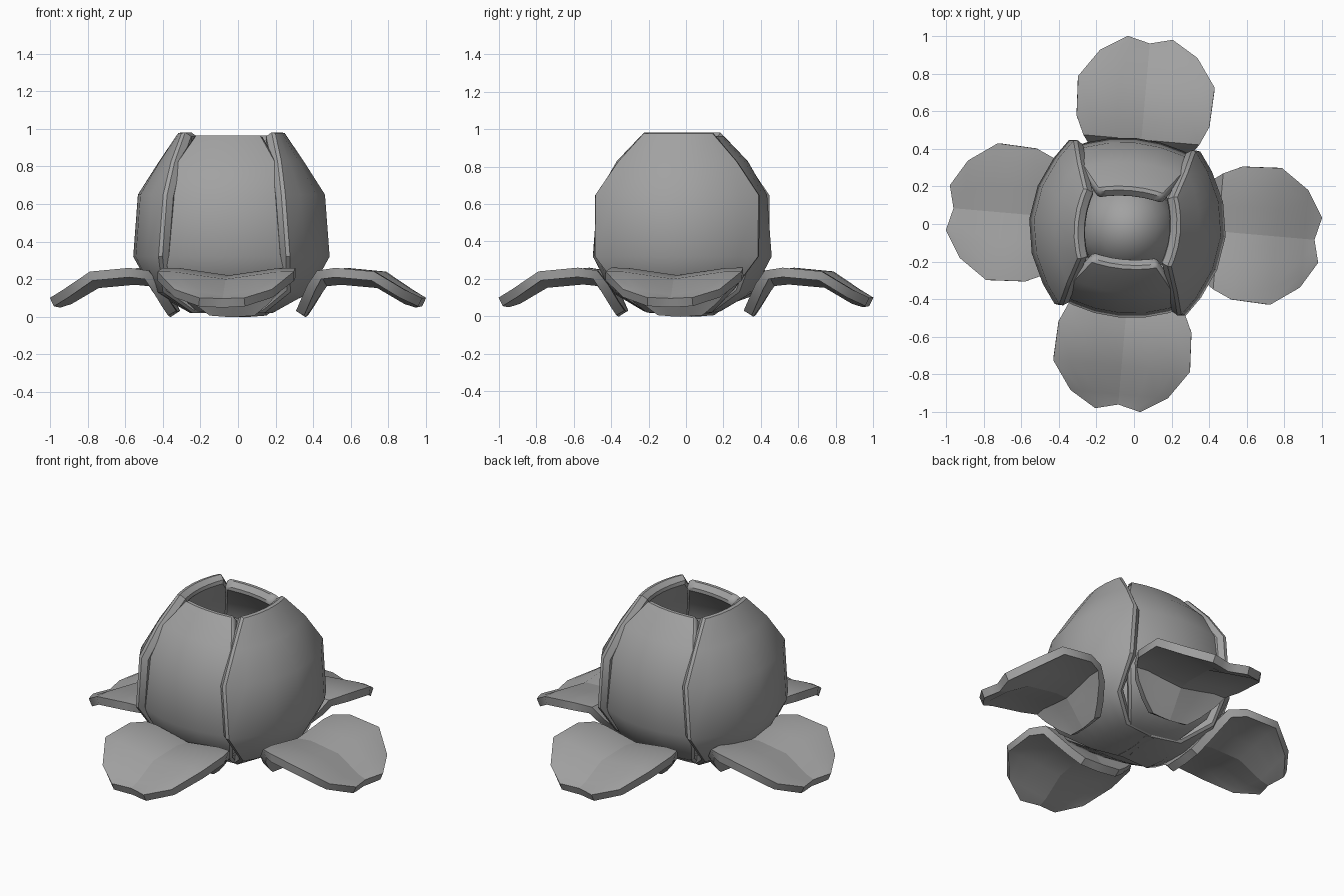
import bpy, bmesh
from math import radians
from mathutils import Matrix

if "Cube" in bpy.data.objects:
    bpy.data.objects.remove(bpy.data.objects["Cube"])

COLS = [-1, -0.75, -0.4, 0, 0.4, 0.75, 1]
grey = bpy.data.materials.new("petal_grey")
grey.diffuse_color = (0.36, 0.36, 0.36, 1)
grey.use_nodes = True
grey.node_tree.nodes["Principled BSDF"].inputs["Base Color"].default_value = grey.diffuse_color


def make_petal(name, rows, curve, valley, thick, offset, angle, centre, notch=0.0, bevel=0.0):
    """Sheet petal: rows are (radius, height, half width), then thickened."""
    bm = bmesh.new()
    grid = []
    for i, (r, z, w) in enumerate(rows):
        line = []
        for t in COLS:
            dip = valley * max(0, 1 - abs(t) * 1.3) * min(1, max(0, w - 0.1) / 0.2)
            rr = r - curve * (w * t) ** 2
            if i == len(rows) - 1:
                rr -= notch * (1 - abs(t))
            line.append(bm.verts.new((rr, w * t, z - dip)))
        grid.append(line)
    for a, b in zip(grid, grid[1:]):
        for j in range(len(COLS) - 1):
            bm.faces.new((a[j], a[j + 1], b[j + 1], b[j]))
        if valley:  # crisp crease along the middle
            bm.edges.get((a[3], b[3])).smooth = False
    bm.transform(Matrix.Translation((centre[0], centre[1], 0)) @ Matrix.Rotation(radians(angle), 4, 'Z'))
    me = bpy.data.meshes.new(name)
    bm.to_mesh(me)
    bm.free()
    me.materials.append(grey)
    ob = bpy.data.objects.new(name, me)
    bpy.context.collection.objects.link(ob)
    sol = ob.modifiers.new("thickness", 'SOLIDIFY')
    sol.thickness = thick
    sol.offset = offset
    if bevel:
        bev = ob.modifiers.new("rim", 'BEVEL')
        bev.width = bevel
        bev.segments = 1
        bev.limit_method = 'ANGLE'
        bev.angle_limit = radians(60)
    bpy.ops.object.select_all(action='DESELECT')
    bpy.context.view_layer.objects.active = ob
    ob.select_set(True)
    bpy.ops.object.convert(target='MESH')
    bpy.ops.object.shade_smooth_by_angle(angle=radians(36))


TURN = -5
BUD = (-0.035, -0.02)

# Upright bud petals: wide side pair wraps over narrower front and back pair
side_rows = [(-0.03, 0.015, 0.15), (0.22, 0.02, 0.19), (0.42, 0.13, 0.31), (0.525, 0.32, 0.45),
             (0.5, 0.65, 0.45), (0.385, 0.83, 0.33), (0.275, 0.99, 0.19)]
inner_rows = [(-0.03, 0.02, 0.15), (0.2, 0.025, 0.18), (0.38, 0.13, 0.28), (0.48, 0.32, 0.34),
              (0.455, 0.65, 0.34), (0.35, 0.83, 0.27), (0.21, 0.975, 0.18)]
for name, ang in (("right_bud_petal", 0), ("left_bud_petal", 180)):
    make_petal(name, side_rows, 0.9, 0, 0.07, -1, ang + TURN, BUD, bevel=0.015)
for name, ang in (("back_bud_petal", 90), ("front_bud_petal", 270)):
    make_petal(name, inner_rows, 0.7, 0, 0.07, -1, ang + TURN, BUD, bevel=0.015)

# Rounded core just below the opening of the bud
bpy.ops.mesh.primitive_uv_sphere_add(segments=16, ring_count=10, radius=1, location=(*BUD, 0.46))
core = bpy.context.object
core.name = "bud_core"
core.scale = (0.27, 0.27, 0.36)
core.data.materials.append(grey)
bpy.ops.object.shade_smooth()

# Open lower petals: base tab rises, then spreads out and droops, with a central valley
open_rows = [(0.32, 0.03, 0.12), (0.35, 0.085, 0.19), (0.395, 0.17, 0.27), (0.45, 0.245, 0.31),
             (0.55, 0.26, 0.355), (0.76, 0.24, 0.365), (0.91, 0.145, 0.26), (0.995, 0.1, 0.12)]
for name, ang in (("right_open_petal", 0), ("back_open_petal", 90),
                  ("left_open_petal", 180), ("front_open_petal", 270)):
    make_petal(name, open_rows, 0.0, 0.04, 0.05, 1, ang + TURN, (0, 0), notch=0.03)
